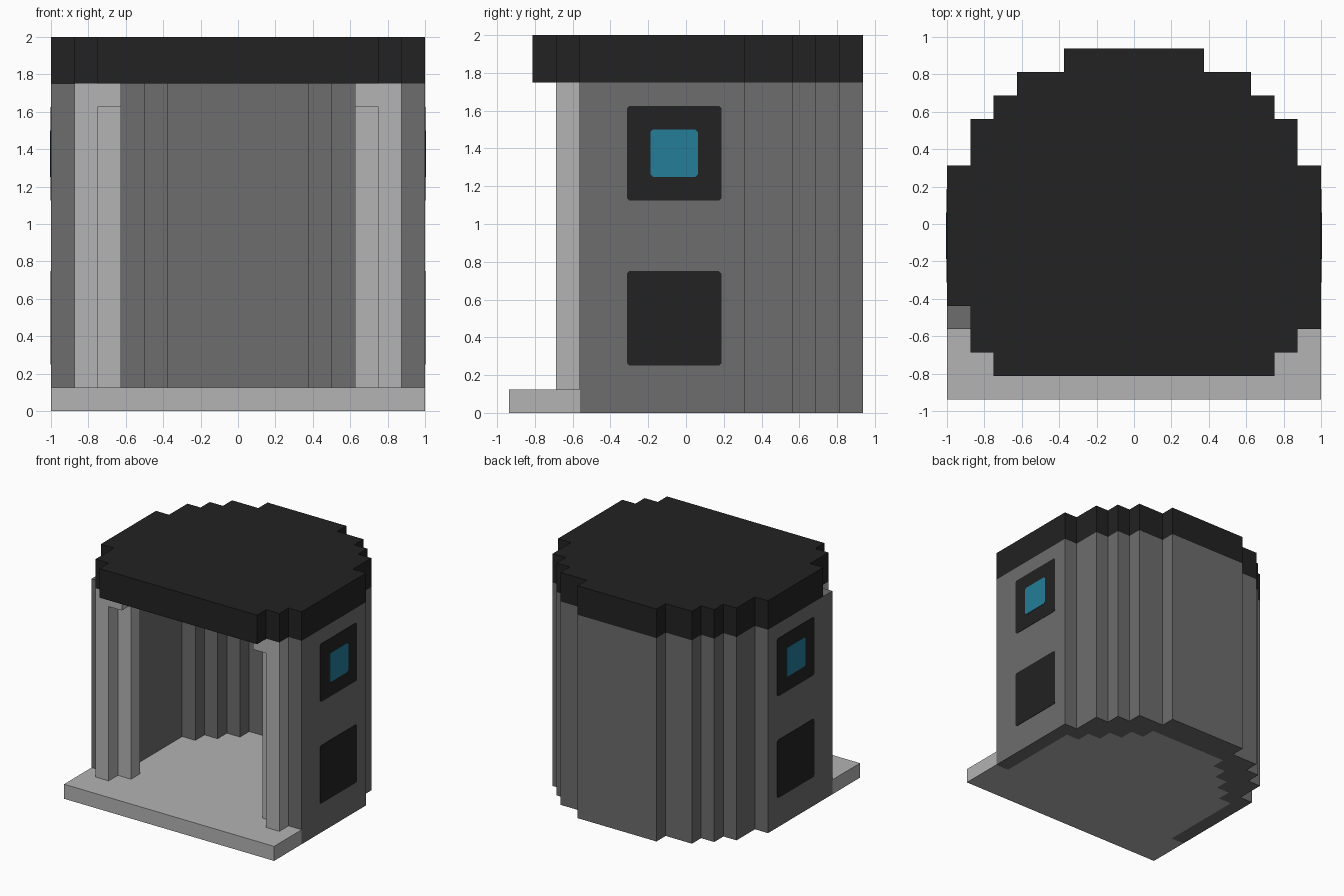
import bpy
import bmesh
from mathutils import Matrix, Vector

cube = bpy.data.objects.get("Cube")
if cube:
    bpy.data.objects.remove(cube, do_unlink=True)

U = 0.125  # size of one block; plans are drawn in block units, row 0 at the front


def material(name, rgb):
    mat = bpy.data.materials.new(name)
    mat.use_nodes = True
    mat.diffuse_color = (*rgb, 1)
    mat.node_tree.nodes["Principled BSDF"].inputs["Base Color"].default_value = (*rgb, 1)
    return mat


BLACK = material("black", (0.016, 0.016, 0.016))
DARK = material("dark_grey", (0.153, 0.153, 0.153))
LIGHT = material("light_grey", (0.451, 0.451, 0.451))
TEAL = material("teal", (0.017, 0.205, 0.314))


def prism(name, points, depth, matrix, mat):
    """Extrude a flat outline along its local z and place it."""
    bm = bmesh.new()
    face = bm.faces.new([bm.verts.new((x, y, 0)) for x, y in points])
    ext = bmesh.ops.extrude_face_region(bm, geom=[face])
    top = [v for v in ext["geom"] if isinstance(v, bmesh.types.BMVert)]
    bmesh.ops.translate(bm, verts=top, vec=(0, 0, depth))
    bm.transform(matrix)
    bmesh.ops.recalc_face_normals(bm, faces=bm.faces)
    mesh = bpy.data.meshes.new(name)
    bm.to_mesh(mesh)
    bm.free()
    mesh.materials.append(mat)
    obj = bpy.data.objects.new(name, mesh)
    bpy.context.collection.objects.link(obj)
    return obj


def slab(name, plan, z0, z1, mat):
    """Extrude a plan in block units between two heights in blocks."""
    pts = [(x * U, (y - 7.5) * U) for x, y in plan]
    return prism(name, pts, (z1 - z0) * U, Matrix.Translation((0, 0, z0 * U)), mat)


def steps(row, corners):
    """Stepped half outline: each entry is a half width and the row where it ends."""
    pts = []
    for x, end in corners:
        pts += [(x, row), (x, end)]
        row = end
    return pts


def mirror(pts):
    return [(-x, y) for x, y in pts]


def closed(right, left=None):
    return right + mirror(left or right)[::-1]


def block(name, x0, x1, y0, y1, z0, z1, mat):
    return slab(name, [(x0, y0), (x1, y0), (x1, y1), (x0, y1)], z0, z1, mat)


# Stepped outlines of the rounded back
back = [(8, 10), (7, 12), (6, 13), (5, 14), (3, 15)]
inside = [(7, 9), (6, 10), (5, 11), (4, 12), (3, 13)]
outer, inner = steps(3, back), steps(3, inside)

# Floor with front porch, wall and roof
slab("floor", closed(steps(0, [(8, 3)] + inside)), 0, 1, LIGHT)
slab("wall", outer + mirror(outer)[::-1] + mirror(inner) + inner[::-1], 0, 14, DARK)
slab("roof", closed(steps(1, [(6, 2), (7, 3)] + back),
                    steps(1, [(6, 2), (7, 4)] + back)), 14, 16, BLACK)


def plate(name, side, y, z, half, base, thick, mat):
    """Thin square plate with clipped corners on a side wall."""
    h, c = half, half - 0.012
    pts = [(-c, -h), (c, -h), (h, -c), (h, c), (c, h), (-c, h), (-h, c), (-h, -c)]
    turn = Matrix(((0, 0, side, 0), (1, 0, 0, 0), (0, 1, 0, 0), (0, 0, 0, 1)))
    place = Matrix.Translation(Vector((side * base, y, z)))
    return prism(name, pts, thick, place @ turn, mat)


for side, label in ((1, "left"), (-1, "right")):
    # Inner lining and stepped door jamb
    block(label + "_wall_lining", side * 6, side * 7, 3, 9, 1, 14, DARK)
    block(label + "_outer_column", side * 6, side * 7, 2, 3, 1, 14, LIGHT)
    block(label + "_inner_column", side * 5, side * 6, 3, 4, 1, 14, LIGHT)
    block(label + "_door_corner", side * 5, side * 6, 2, 3, 13, 14, LIGHT)
    # Side panels and the lit window
    plate(label + "_lower_panel", side, -0.0625, 0.5, 0.25, 1.0, 0.003, BLACK)
    plate(label + "_window_frame", side, -0.0625, 1.375, 0.25, 1.0, 0.003, BLACK)
    plate(label + "_window_pane", side, -0.0625, 1.375, 0.125, 1.003, 0.003, TEAL)
